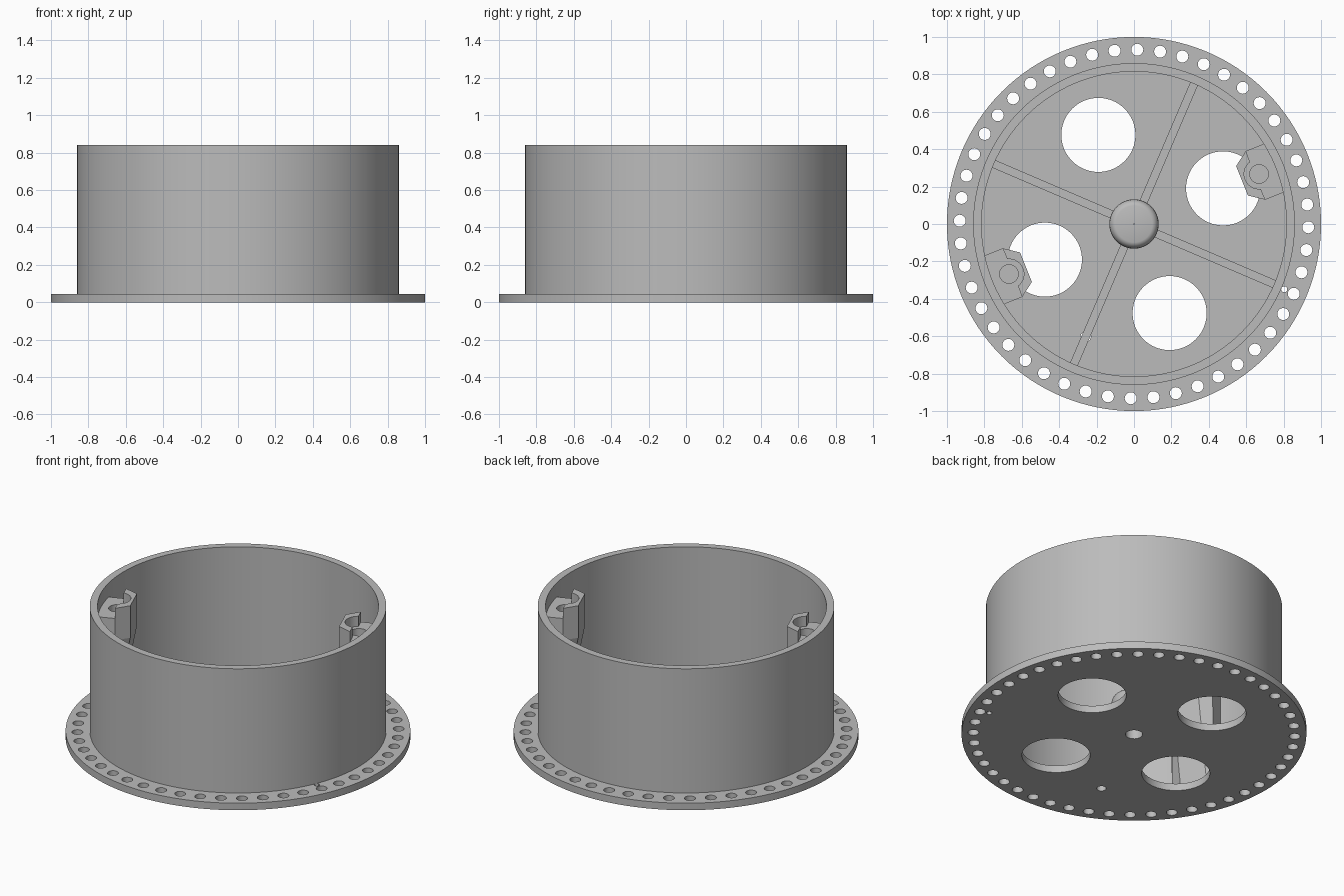
import bpy, bmesh, math
from math import cos, sin, radians, pi

if "Cube" in bpy.data.objects:
    bpy.data.objects.remove(bpy.data.objects["Cube"])

gray = bpy.data.materials.new("plain_gray")
gray.diffuse_color = (0.5, 0.5, 0.5, 1)
gray.use_nodes = True
gray.node_tree.nodes["Principled BSDF"].inputs["Base Color"].default_value = gray.diffuse_color
TILT = radians(21.8)            # direction of the first post and big hole


def finish(ob):
    ob.data.materials.clear()
    ob.data.materials.append(gray)
    bpy.ops.object.select_all(action='DESELECT')
    ob.select_set(True)
    bpy.context.view_layer.objects.active = ob
    bpy.ops.object.shade_smooth_by_angle(angle=radians(30))
    return ob


def circle(x, y, r, n):
    return [(x + r * cos(2 * pi * i / n), y + r * sin(2 * pi * i / n)) for i in range(n)]


def polar(r, a):
    return r * cos(a), r * sin(a)


def plate(name, loops, z0, z1, turn=0):
    """Flat plate: first loop is the outline, the others are holes."""
    cu = bpy.data.curves.new(name, 'CURVE')
    cu.dimensions, cu.fill_mode, cu.extrude = '2D', 'BOTH', (z1 - z0) / 2
    for pts in loops:
        sp = cu.splines.new('POLY')
        sp.points.add(len(pts) - 1)
        for p, (x, y) in zip(sp.points, pts):
            p.co = (x, y, 0, 1)
        sp.use_cyclic_u = True
    ob = bpy.data.objects.new(name, cu)
    bpy.context.collection.objects.link(ob)
    ob.location.z = (z0 + z1) / 2
    ob.rotation_euler.z = turn
    bpy.ops.object.select_all(action='DESELECT')
    ob.select_set(True)
    bpy.context.view_layer.objects.active = ob
    bpy.ops.object.convert(target='MESH')
    ob = bpy.context.object
    bm = bmesh.new()
    bm.from_mesh(ob.data)
    bmesh.ops.remove_doubles(bm, verts=bm.verts, dist=1e-5)
    bmesh.ops.recalc_face_normals(bm, faces=bm.faces)
    bm.to_mesh(ob.data)
    bm.free()
    return finish(ob)


def stack(name, rings, turn=0, closed=False):
    """Skin a list of equal-length point rings; cap the ends or close the loop."""
    bm = bmesh.new()
    vs = [[bm.verts.new(p) for p in ring] for ring in rings]
    n = len(rings[0])
    pairs = list(zip(vs, vs[1:])) + ([(vs[-1], vs[0])] if closed else [])
    for a, b in pairs:
        for i in range(n):
            j = (i + 1) % n
            bm.faces.new((a[i], a[j], b[j], b[i]))
    if not closed:
        bm.faces.new(vs[0])
        bm.faces.new(vs[-1])
    bmesh.ops.recalc_face_normals(bm, faces=bm.faces)
    me = bpy.data.meshes.new(name)
    bm.to_mesh(me)
    bm.free()
    ob = bpy.data.objects.new(name, me)
    bpy.context.collection.objects.link(ob)
    ob.rotation_euler.z = turn
    return finish(ob)


def lathe(name, profile, n, closed):
    return stack(name, [[(x, y, z) for x, y in circle(0, 0, r, n)] for r, z in profile],
                 closed=closed)


# Base plate with rim holes, four large openings and small pin holes
loops = [circle(0, 0, 1, 128)]
loops += [circle(*polar(0.932, radians(-1.1 + 7.5 * k)), 0.032, 20) for k in range(48)]
loops += [circle(*polar(0.513, TILT + k * pi / 2), 0.198, 64) for k in range(4)]
loops.append(circle(0.803, -0.349, 0.016, 12))
loops.append(circle(0, 0, 0.05, 24))
loops.append(circle(*polar(0.655, TILT - 3 * pi / 4), 0.028, 16))
plate("base_plate", loops, 0, 0.045)

# Drum wall
lathe("drum_wall", [(0.86, 0.04), (0.86, 0.84), (0.815, 0.84), (0.815, 0.04)], 128, True)

# Centre boss with rounded cap and a blind bore from below
lathe("centre_boss", [(0.05, 0.045), (0.132, 0.045), (0.132, 0.20), (0.129, 0.22),
                      (0.121, 0.236), (0.11, 0.246), (0.098, 0.25), (0.002, 0.25),
                      (0.002, 0.2), (0.05, 0.2)], 48, True)

# Low floor ribs between the openings
for k in range(4):
    rib = [(0.1, -0.022), (0.82, -0.022), (0.82, 0.022), (0.1, 0.022)]
    plate("floor_rib", [rib], 0.045, 0.10, TILT + pi / 4 + k * pi / 2)

# Two screw posts leaning out of the wall, each with a curved lip on top
outline = [(0.84, 0.14), (0.70, 0.14), (0.622, 0.085),
           (0.622, -0.085), (0.70, -0.14), (0.84, -0.14)]
arc = [(0.72 + 0.08 * cos(radians(a)), 0.08 * sin(radians(a))) for a in range(255, 104, -10)]
for turn in (TILT, TILT + pi):
    foot = [(max(x, 0.73), y, 0.045) for x, y in outline]
    stack("post_support", [foot, [(x, y, 0.61) for x, y in outline]], turn)
    plate("post_head", [outline, circle(0.72, 0, 0.05, 24)], 0.61, 0.75, turn)
    plate("post_lip", [outline[1:5] + arc], 0.75, 0.815, turn)
